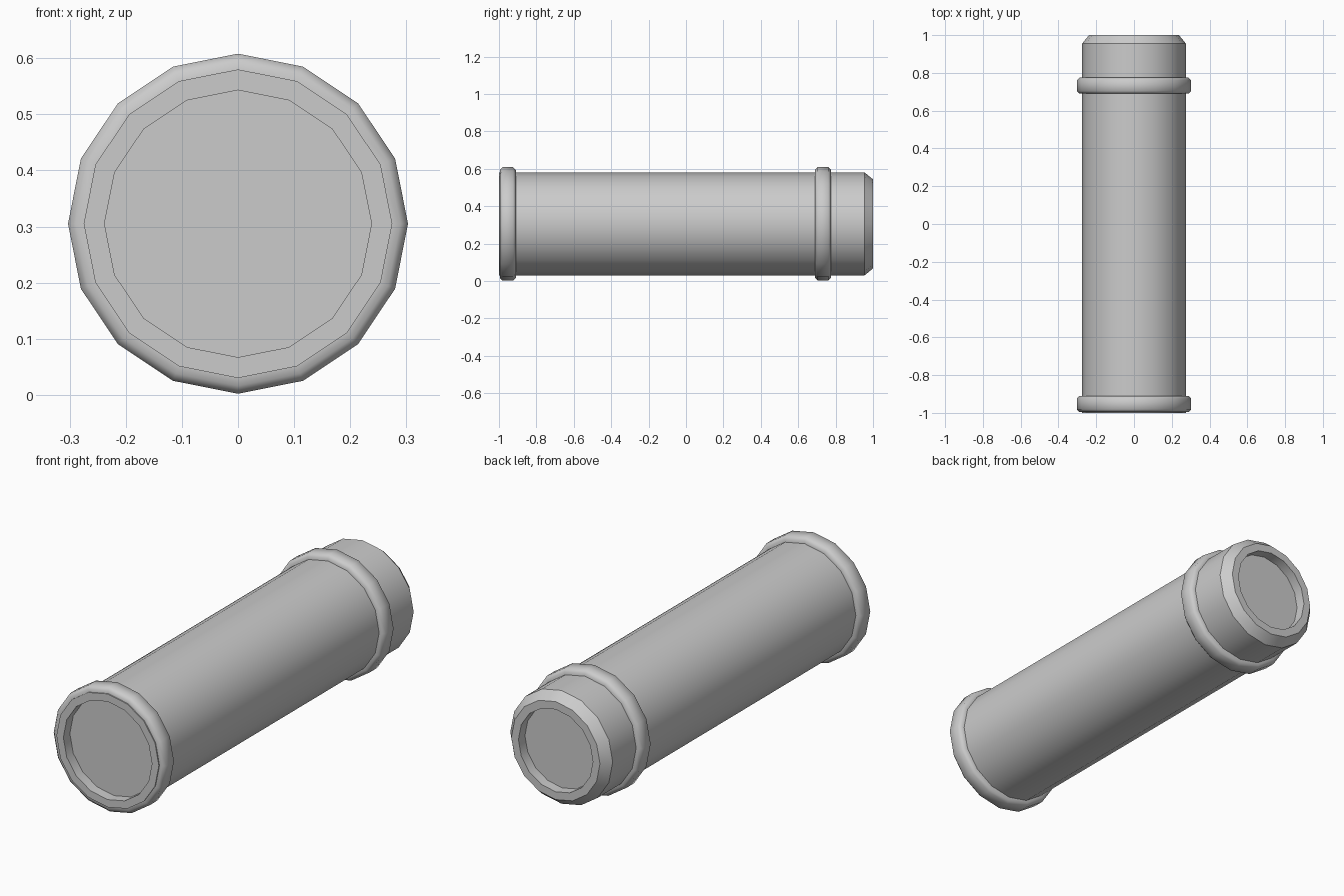
import bpy, math

cube = bpy.data.objects.get("Cube")
if cube:
    bpy.data.objects.remove(cube, do_unlink=True)

SIDES = 16
AXIS_Z = 0.305

grey = bpy.data.materials.new("light grey")
grey.use_nodes = True
colour = (0.6, 0.6, 0.6, 1)
grey.diffuse_color = colour
grey.node_tree.nodes["Principled BSDF"].inputs["Base Color"].default_value = colour


def lathe(name, profile, closed, angle):
    """Revolve (radius, y) points about the lengthwise axis."""
    verts, faces = [], []
    n = len(profile)
    for r, y in profile:
        for i in range(SIDES):
            a = math.tau * i / SIDES
            verts.append((r * math.sin(a), y, AXIS_Z + r * math.cos(a)))
    for k in range(n if closed else n - 1):
        for i in range(SIDES):
            j, m = (i + 1) % SIDES, (k + 1) % n
            faces.append((k * SIDES + i, k * SIDES + j, m * SIDES + j, m * SIDES + i))
    if not closed:
        # recessed end discs
        faces.append(tuple(reversed(range(SIDES))))
        faces.append(tuple(range((n - 1) * SIDES, n * SIDES)))
    mesh = bpy.data.meshes.new(name)
    mesh.from_pydata(verts, [], faces)
    mesh.materials.append(grey)
    obj = bpy.data.objects.new(name, mesh)
    bpy.context.collection.objects.link(obj)
    bpy.ops.object.select_all(action="DESELECT")
    obj.select_set(True)
    bpy.context.view_layer.objects.active = obj
    bpy.ops.object.mode_set(mode="EDIT")
    bpy.ops.mesh.select_all(action="SELECT")
    bpy.ops.mesh.normals_make_consistent(inside=False)
    bpy.ops.object.mode_set(mode="OBJECT")
    bpy.ops.object.shade_smooth_by_angle(angle=math.radians(angle))
    return obj


# Tube with a recess at each end and a chamfered back rim
lathe("tube_body", [(0.238, -0.95), (0.238, -1), (0.275, -1), (0.275, 0.955),
                    (0.238, 1), (0.2, 1), (0.2, 0.95)], False, 30)

# Rounded collars at the front end and near the back
for name, start, end in (("front_collar", -0.995, -0.91), ("back_collar", 0.69, 0.775)):
    b = 0.014
    lathe(name, [(0.27, start), (0.303 - b, start), (0.303, start + b),
                 (0.303, end - b), (0.303 - b, end), (0.27, end)], True, 60)
